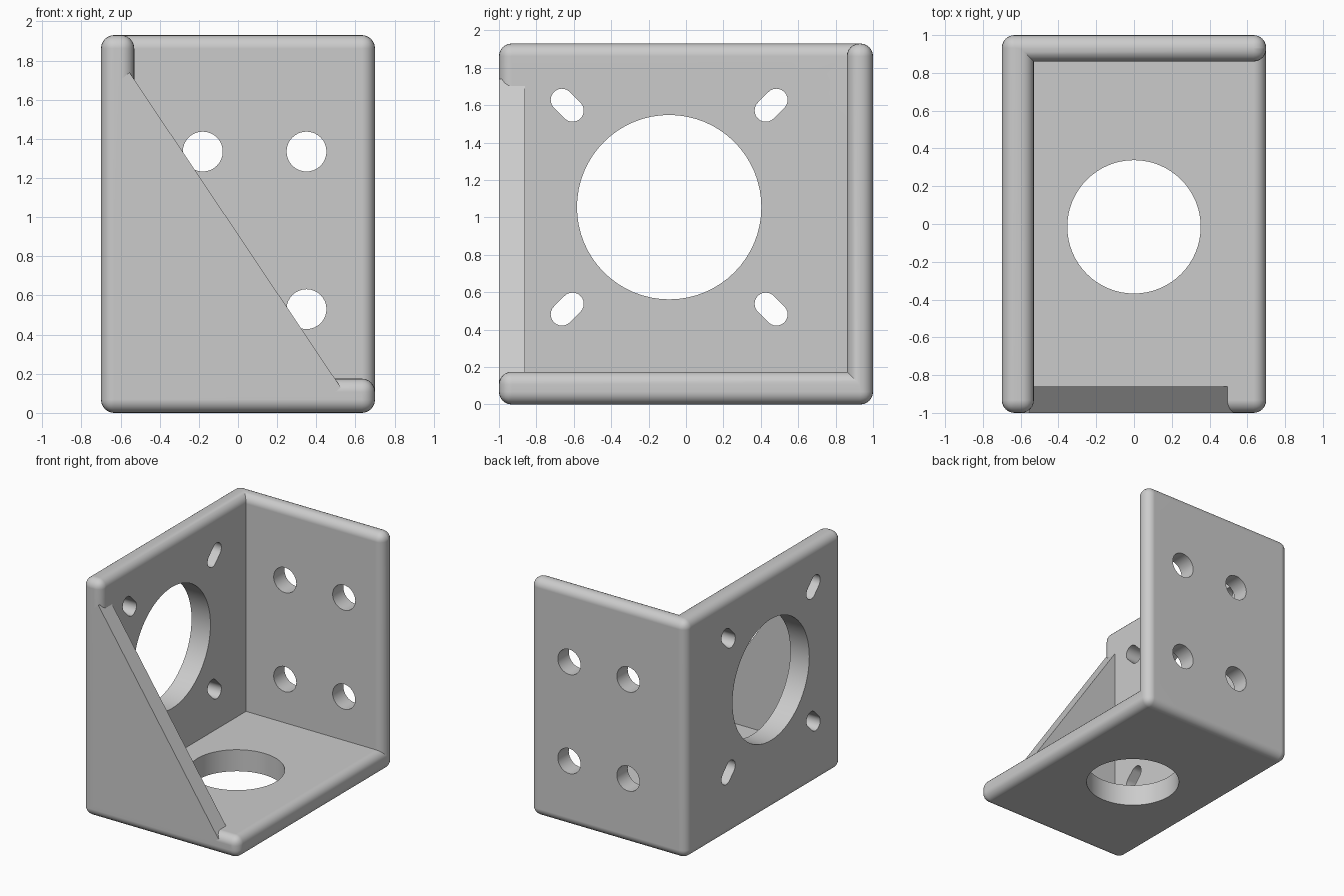
import bpy
import bmesh
import math

if "Cube" in bpy.data.objects:
    bpy.data.objects.remove(bpy.data.objects["Cube"], do_unlink=True)

ROUND = 0.068  # radius of the rounded plate edges

grey = bpy.data.materials.new("plain_grey")
grey.use_nodes = True
grey.diffuse_color = (0.6, 0.6, 0.6, 1)
grey.node_tree.nodes["Principled BSDF"].inputs["Base Color"].default_value = (0.6, 0.6, 0.6, 1)


def make_object(name, bm):
    bmesh.ops.recalc_face_normals(bm, faces=bm.faces)
    mesh = bpy.data.meshes.new(name)
    bm.to_mesh(mesh)
    bm.free()
    mesh.materials.append(grey)
    obj = bpy.data.objects.new(name, mesh)
    bpy.context.collection.objects.link(obj)
    return obj


def add_prism(bm, outline, axis, low, high):
    """Extrude a 2D outline along one axis."""
    rings = []
    for depth in (low, high):
        ring = []
        for point in outline:
            co = list(point)
            co.insert(axis, depth)
            ring.append(bm.verts.new(co))
        rings.append(ring)
    bottom, top = rings
    bm.faces.new(bottom)
    bm.faces.new(top)
    n = len(outline)
    for i in range(n):
        j = (i + 1) % n
        bm.faces.new((bottom[i], bottom[j], top[j], top[i]))


def slot(u, v, radius, half=0.0, angle=0.0, steps=32):
    """Round hole outline, stretched into a slot when half is above zero."""
    points = []
    for side in (0, 1):
        turn = angle + side * math.pi
        cu, cv = u + half * math.cos(turn), v + half * math.sin(turn)
        for i in range(steps + 1 if half else steps):
            a = turn - math.pi / 2 + math.pi * i / steps
            points.append((cu + radius * math.cos(a), cv + radius * math.sin(a)))
    return points


def boolean(target, tool, operation):
    mod = target.modifiers.new(operation.lower(), 'BOOLEAN')
    mod.operation = operation
    mod.solver = 'EXACT'
    mod.object = tool
    bpy.context.view_layer.objects.active = target
    bpy.ops.object.modifier_apply(modifier=mod.name)
    bpy.data.objects.remove(tool, do_unlink=True)


# Three joined plates: o = outer side, m = inner surface, e = free end
levels = [dict(o=-0.7, m=-0.53, e=0.7),
          dict(o=1.0, m=0.86, e=-1.0),
          dict(o=0.0, m=0.175, e=1.93)]
patterns = ("ooo oeo oee ooe", "eoo eeo eem emm eme eoe", "mmm mem mee mme")
bm = bmesh.new()
corners = {}


def corner(key):
    if key not in corners:
        corners[key] = bm.verts.new([levels[i][c] for i, c in enumerate(key)])
    return corners[key]


for shift in range(3):
    for pattern in patterns:
        keys = [k[3 - shift:] + k[:3 - shift] for k in pattern.split()]
        bm.faces.new([corner(k) for k in keys])
bmesh.ops.recalc_face_normals(bm, faces=bm.faces)
inside = corners["mmm"]
edges = [e for e in bm.edges if inside not in e.verts]
bmesh.ops.bevel(bm, geom=edges, offset=ROUND, offset_type='OFFSET', segments=6,
                profile=0.5, affect='EDGES', clamp_overlap=False)
bracket = make_object("corner_bracket", bm)

# Triangular front gusset
bm = bmesh.new()
add_prism(bm, [(-0.6, 0.1), (-0.6, 1.7), (-0.555, 1.74), (0.525, 0.13), (0.49, 0.1)],
          1, -1.0, -0.86)
boolean(bracket, make_object("front_gusset", bm), 'UNION')

# Holes: side wall opening with four slots, floor opening, back wall bolt holes
bm = bmesh.new()
cy, cz = -0.09, 1.055
add_prism(bm, slot(cy, cz, 0.493), 0, -0.8, -0.4)
for sy in (-1, 1):
    for sz in (-1, 1):
        add_prism(bm, slot(cy + sy * 0.545, cz + sz * 0.545, 0.06, 0.04,
                           math.atan2(sz, sy), 12), 0, -0.8, -0.4)
add_prism(bm, slot(0, -0.015, 0.353), 2, -0.1, 0.3)
for x in (-0.18, 0.35):
    for z in (0.53, 1.335):
        add_prism(bm, slot(x, z, 0.102, steps=16), 1, 0.7, 1.1)
boolean(bracket, make_object("hole_cutters", bm), 'DIFFERENCE')

# Smooth rounded edges, flat plates
bpy.ops.object.select_all(action='DESELECT')
bracket.select_set(True)
bpy.context.view_layer.objects.active = bracket
bpy.ops.object.shade_smooth_by_angle(angle=math.radians(30))
weighted = bracket.modifiers.new("flat_faces", 'WEIGHTED_NORMAL')
weighted.keep_sharp = True
